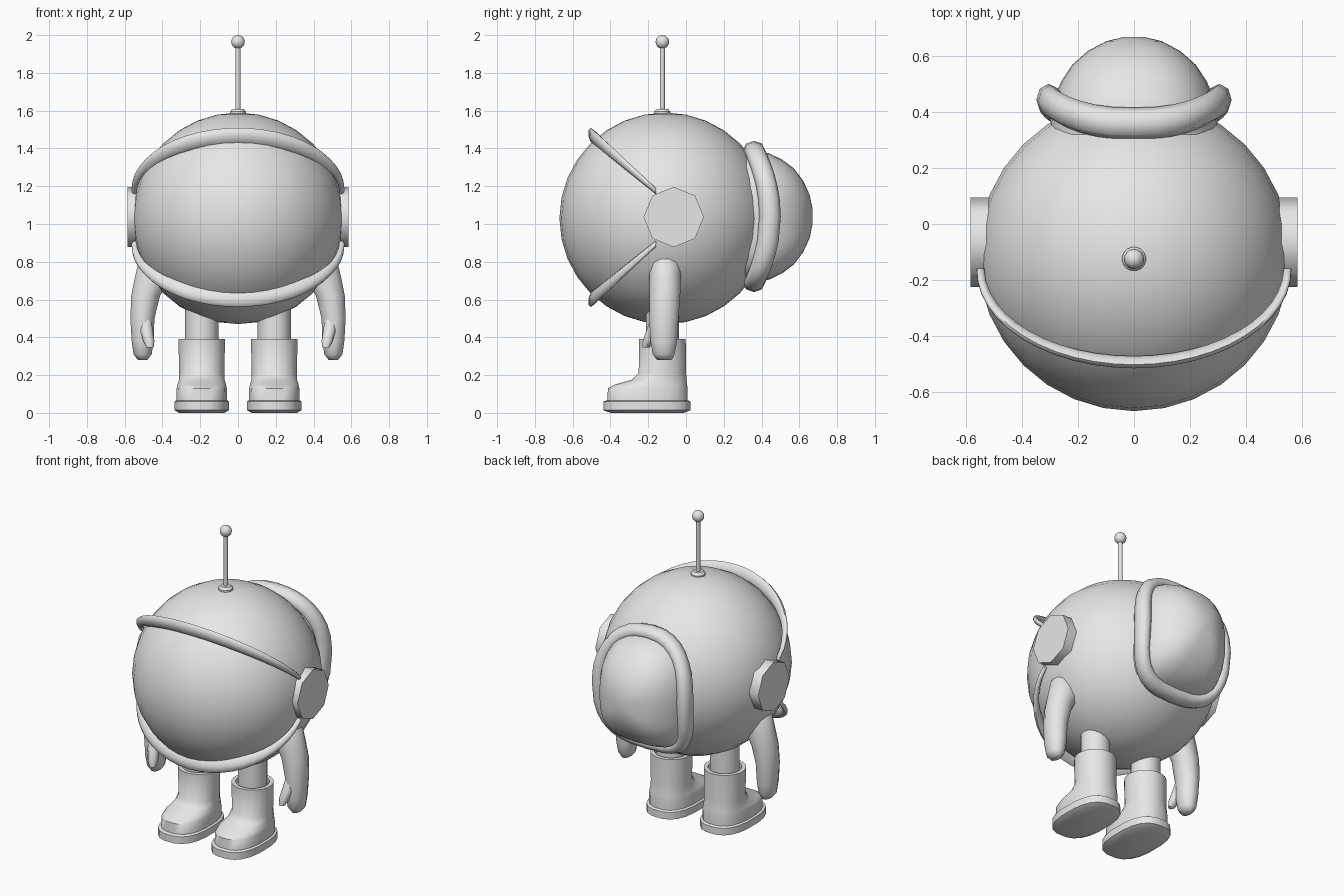
import bpy, bmesh, math
from mathutils import Vector

if "Cube" in bpy.data.objects:
    bpy.data.objects.remove(bpy.data.objects["Cube"])

grey = bpy.data.materials.new("light grey")
grey.diffuse_color = (0.8, 0.8, 0.8, 1)
grey.use_nodes = True
grey.node_tree.nodes["Principled BSDF"].inputs["Base Color"].default_value = grey.diffuse_color


def finish(ob, angle=40):
    """Give the part its colour and smooth shading."""
    ob.data.materials.clear()
    ob.data.materials.append(grey)
    bpy.ops.object.select_all(action='DESELECT')
    ob.select_set(True)
    bpy.context.view_layer.objects.active = ob
    bpy.ops.object.shade_smooth_by_angle(angle=math.radians(angle))
    return ob


def loft(name, rings, closed=False, angle=40):
    """Skin a list of equally sized rings; cap the ends unless closed."""
    bm = bmesh.new()
    vs = [[bm.verts.new(p) for p in r] for r in rings]
    n = len(vs[0])
    for k in range(len(vs) if closed else len(vs) - 1):
        a, b = vs[k], vs[(k + 1) % len(vs)]
        for i in range(n):
            j = (i + 1) % n
            bm.faces.new((a[i], a[j], b[j], b[i]))
    if not closed:
        bm.faces.new(vs[0][::-1])
        bm.faces.new(vs[-1])
    bmesh.ops.recalc_face_normals(bm, faces=bm.faces)
    me = bpy.data.meshes.new(name)
    bm.to_mesh(me)
    bm.free()
    ob = bpy.data.objects.new(name, me)
    bpy.context.collection.objects.link(ob)
    return finish(ob, angle)


def power(v, e):
    return math.copysign(abs(v) ** (2 / e), v)


def oval(cx, cy, z, rx, ry, n=16, e=2.0):
    """Horizontal (super)ellipse ring."""
    ts = [2 * math.pi * (i + 0.5) / n for i in range(n)]
    return [(cx + rx * power(math.cos(t), e), cy + ry * power(math.sin(t), e), z) for t in ts]


def ball(name, loc, r, seg=32, rings=16):
    bpy.ops.mesh.primitive_uv_sphere_add(segments=seg, ring_count=rings, radius=r, location=loc)
    bpy.context.object.name = name
    return finish(bpy.context.object, 60)


def cylinder(name, loc, r, depth, n, rot=(0, 0, 0)):
    bpy.ops.mesh.primitive_cylinder_add(vertices=n, radius=r, depth=depth, location=loc, rotation=rot)
    bpy.context.object.name = name
    return finish(bpy.context.object, 50)


# Round helmet body
ball("body", (0, -0.11, 1.03), 0.56)

# Antenna
loft("antenna_base", [oval(0, -0.125, z, r, r) for z, r in
                      ((1.57, 0.043), (1.595, 0.043), (1.61, 0.03))])
cylinder("antenna_rod", (0, -0.125, 1.77), 0.013, 0.36, 12)
ball("antenna_tip", (0, -0.125, 1.964), 0.036, 16, 10)

# Visor rims: flattened tubes, thick in the middle and thin at the ears
for name, s in (("visor_rim_top", 1), ("visor_rim_bottom", -1)):
    rings = []
    for k in range(25):
        t = math.radians(-90 + 7.5 * k)
        c = math.cos(t)
        mid = Vector((0.55 * math.sin(t), -0.16 - 0.335 * c, 1.035 + s * (0.14 + 0.29 * c)))
        out = Vector((math.sin(t), -c, 0))
        half = 0.016 + 0.028 * c
        thick = 0.014 + 0.008 * c
        rings.append([mid + out * (thick * math.cos(a) + 0.2 * half * math.sin(a))
                      + Vector((0, 0, s * half * math.sin(a)))
                      for a in (2 * math.pi * i / 8 for i in range(8))])
    loft(name, rings, angle=60)

# Backpack dome and padded ring share one outline: round top, squarer bottom


def outline(t, rx, rz):
    e = 2.4 if math.sin(t) > 0 else 3.2
    return rx * power(math.cos(t), e), 1.04 + rz * power(math.sin(t), e)


N = 32
angles = [2 * math.pi * i / N for i in range(N)]
dome = []
for y, f in ((0.25, 1.0), (0.36, 1.0), (0.44, 0.97), (0.51, 0.87),
             (0.57, 0.74), (0.62, 0.55), (0.655, 0.33), (0.67, 0.12)):
    dome.append([(p[0], y, p[1]) for p in (outline(t, 0.3 * f, 0.345 * f) for t in angles)])
loft("backpack", dome, angle=60)

rings = []
for t in angles:
    x, z = outline(t, 0.305, 0.355)
    h = (z - 1.04) / 0.355
    y = 0.445 - 0.085 * h * h
    out = Vector((x, 0, z - 1.04)).normalized()
    back = Vector((0, 1, 0))
    rings.append([Vector((x, y, z)) + out * 0.045 * math.cos(a) + back * 0.057 * math.sin(a)
                  for a in (2 * math.pi * i / 8 for i in range(8))])
loft("backpack_ring", rings, closed=True, angle=60)

for side, s in (("left", 1), ("right", -1)):
    # Octagonal ear discs
    cylinder(side + "_ear", (s * 0.52, -0.065, 1.037), 0.16, 0.13, 8, (0, math.pi / 2, 0))

    # Arm: height, outer x, inner x, centre y, half depth
    arm = [(0.88, 0.47, 0.28, -0.11, 0.07), (0.80, 0.53, 0.32, -0.11, 0.085),
           (0.70, 0.553, 0.36, -0.11, 0.086), (0.62, 0.568, 0.41, -0.112, 0.084),
           (0.50, 0.572, 0.44, -0.117, 0.08), (0.38, 0.565, 0.445, -0.118, 0.073),
           (0.31, 0.555, 0.455, -0.118, 0.06), (0.28, 0.53, 0.48, -0.115, 0.04)]
    loft(side + "_arm", [oval(s * (a + b) / 2, cy, z, (a - b) / 2, ry, 12)
                         for z, a, b, cy, ry in arm], angle=60)
    # Thumb
    loft(side + "_thumb", [oval(s * x, y, z, r, r, 8) for x, y, z, r in
                           ((0.495, -0.14, 0.53, 0.035), (0.485, -0.175, 0.44, 0.036),
                            (0.472, -0.2, 0.38, 0.032), (0.465, -0.212, 0.345, 0.02))], angle=60)

    # Leg
    cx = s * 0.192
    cylinder(side + "_leg", (cx, -0.125, 0.47), 0.088, 0.34, 16)

    # Boot: height, front y, back y, half width, squareness
    boot = [(0.055, -0.42, 0.01, 0.135, 2.5), (0.13, -0.415, 0.01, 0.134, 2.5),
            (0.15, -0.38, 0.008, 0.13, 2.4), (0.175, -0.29, 0.005, 0.122, 2.2),
            (0.21, -0.252, 0.002, 0.121, 2), (0.39, -0.25, 0.0, 0.125, 2),
            (0.39, -0.225, -0.025, 0.1, 2), (0.36, -0.225, -0.025, 0.1, 2)]
    loft(side + "_boot", [oval(cx, (f + b) / 2, z, w, (b - f) / 2, 20, e)
                          for z, f, b, w, e in boot], angle=55)
    # Sole
    sole = [(0.0, -0.40, -0.01, 0.12), (0.014, -0.44, 0.025, 0.146),
            (0.06, -0.44, 0.025, 0.146), (0.066, -0.425, 0.015, 0.137)]
    loft(side + "_sole", [oval(cx, (f + b) / 2, z, w, (b - f) / 2, 20, 2.6)
                          for z, f, b, w in sole])
